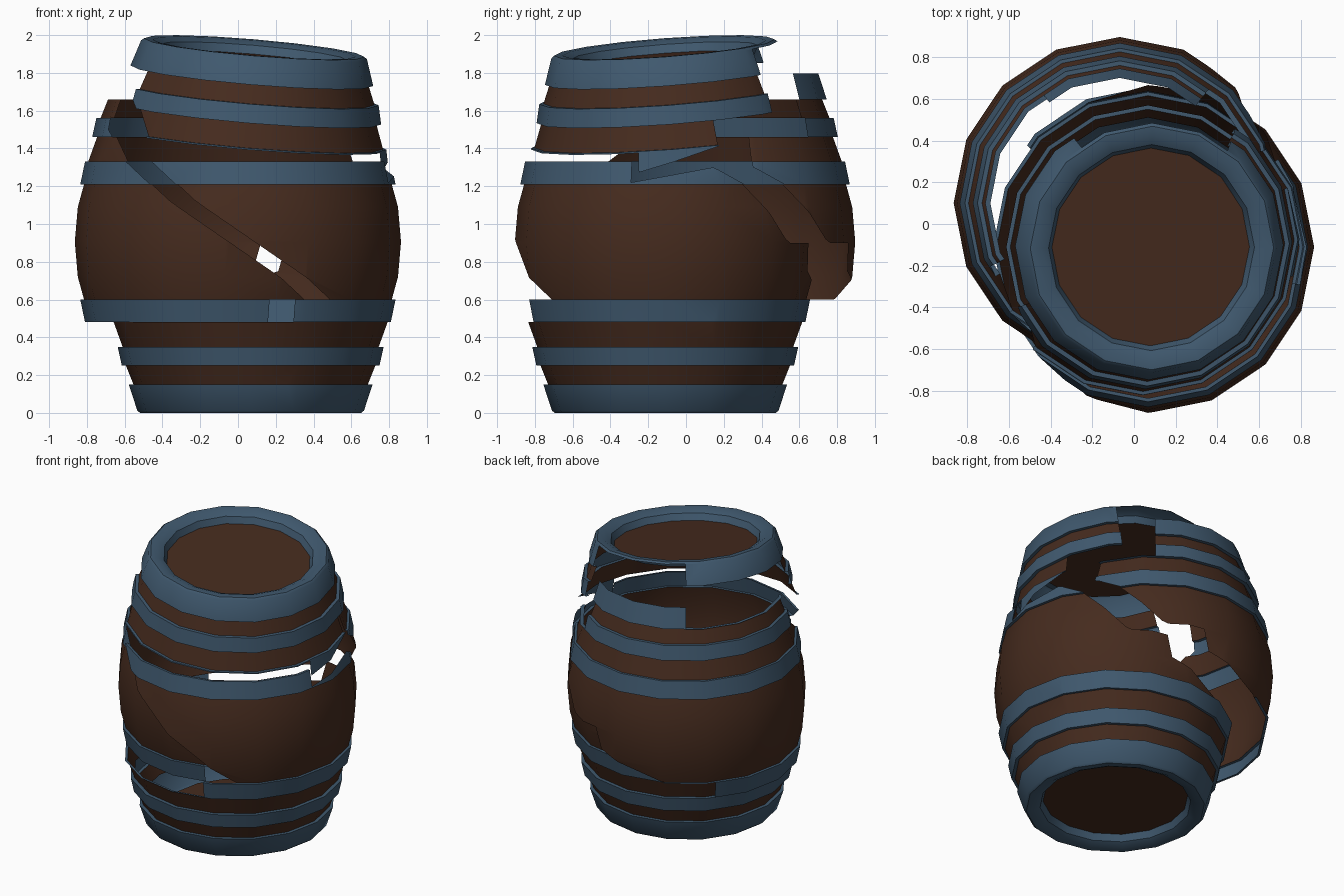
import bpy, bmesh, math
from mathutils import Vector, Matrix

if "Cube" in bpy.data.objects:
    bpy.data.objects.remove(bpy.data.objects["Cube"])

H = 1.81      # unbroken barrel height
STEP = 22.5   # sixteen flat sides


def material(name, col):
    m = bpy.data.materials.new(name)
    m.diffuse_color = (*col, 1)
    m.use_nodes = True
    m.node_tree.nodes["Principled BSDF"].inputs["Base Color"].default_value = m.diffuse_color
    return m


WOOD = material("dark wood", (0.060, 0.024, 0.013))
IRON = material("blue iron", (0.050, 0.098, 0.155))

# Half profile from the bottom centre outwards and up: (radius, z, colour of next segment)
half = [(0, .07, 0), (.475, .07, 1), (.495, .025, 1), (.54, .002, 1), (.585, 0, 1), (.60, .012, 1),
        (.645, .15, 1), (.62, .15, 0), (.66, .25, 1), (.682, .25, 1), (.704, .35, 1), (.678, .35, 0),
        (.725, .48, 1), (.742, .48, 1), (.767, .60, 1), (.747, .60, 0), (.78, .72, 0), (.796, .905, 0)]
segs = [(half[i][:2], half[i + 1][:2], half[i][2]) for i in range(len(half) - 1)]
CAP = segs[:5]
WALL = segs[5:]
flip = lambda ss: [((b[0], H - b[1]), (a[0], H - a[1]), c) for a, b, c in reversed(ss)]
WALL = WALL + flip(WALL)
TOP_CAP = flip(CAP)


def interp(knots, t):
    if t <= knots[0][0]:
        return knots[0][1]
    for (a, u), (b, v) in zip(knots, knots[1:]):
        if t <= b:
            return u + (v - u) * (t - a) / (b - a)
    return knots[-1][1]


def crossings(knots):
    # angles at which a broken edge crosses a ring of the profile
    out = set()
    for (a, u), (b, v) in zip(knots, knots[1:]):
        for (_, z), _, _ in WALL:
            if b - a > .5 and min(u, v) + 1e-3 < z < max(u, v) - 1e-3:
                out.add(round(a + (b - a) * (z - u) / (v - u), 4))
    return out


def point(r, z, deg):
    # point on the sixteen-sided ring
    k = r * math.cos(math.radians(STEP / 2)) / math.cos(math.radians(deg % STEP - STEP / 2))
    a = math.radians(deg)
    return Vector((k * math.cos(a), k * math.sin(a), z))


def add_face(bm, pts, col):
    keep = []
    for p in pts:
        if all((p - q).length > 1e-5 for q in keep):
            keep.append(p)
    if len(keep) > 2:
        bm.faces.new([bm.verts.new(p) for p in keep]).material_index = col


def wall(bm, lo, hi, start, end):
    """Barrel wall between two broken edges, each given as (angle, z) knots."""
    angles = {start, end} | {k[0] for k in lo + hi} | crossings(lo) | crossings(hi)
    angles |= {i * STEP for i in range(-5, 20)}
    angles = sorted(a for a in angles if start <= a <= end)
    for a, b in zip(angles, angles[1:]):
        la, lb, ha, hb = interp(lo, a), interp(lo, b), interp(hi, a), interp(hi, b)
        for (r0, z0), (r1, z1), col in WALL:
            if z1 - z0 < 1e-6:      # ledge of a hoop
                if (la + lb) / 2 - 1e-4 <= z0 <= (ha + hb) / 2 + 1e-4:
                    add_face(bm, [point(r0, z0, a), point(r0, z0, b), point(r1, z0, b), point(r1, z0, a)], col)
                continue
            at = lambda z, t: point(r0 + (r1 - r0) * (z - z0) / (z1 - z0), z, t)
            clamp = lambda z: min(max(z, z0), z1)
            al, ah, bl, bh = clamp(la), clamp(ha), clamp(lb), clamp(hb)
            ah, bh = max(al, ah), max(bl, bh)
            add_face(bm, [at(al, a), at(bl, b), at(bh, b), at(ah, a)], col)


def cap(bm, profile):
    for i in range(16):
        a, b = i * STEP, (i + 1) * STEP
        for (r0, z0), (r1, z1), col in profile:
            add_face(bm, [point(r0, z0, a), point(r0, z0, b), point(r1, z1, b), point(r1, z1, a)], col)


def finish(bm, name, matrix):
    bmesh.ops.remove_doubles(bm, verts=bm.verts, dist=2e-4)
    # join the slices of each flat side
    bmesh.ops.dissolve_limit(bm, angle_limit=math.radians(.5), verts=bm.verts, edges=bm.edges,
                             delimit={'MATERIAL'})
    bm.transform(matrix)
    me = bpy.data.meshes.new(name)
    bm.to_mesh(me)
    bm.free()
    me.materials.append(WOOD)
    me.materials.append(IRON)
    ob = bpy.data.objects.new(name, me)
    bpy.context.collection.objects.link(ob)
    bpy.ops.object.select_all(action='DESELECT')
    bpy.context.view_layer.objects.active = ob
    ob.select_set(True)
    bpy.ops.object.shade_smooth_by_angle(angle=math.radians(35))


# Broken edges shared by neighbouring pieces: (angle, z)
right_break = [(20, 1.30), (34, 1.21), (55, .92), (58, .90), (76, .90), (79, .75), (114, .60)]
low_break = [(140, .60), (140.1, .48), (288, .48), (288.1, .60)]
front_break = [(206.1, 1.50), (225, 1.33), (305, .60)]
high_break = [(20.1, 1.46), (52, 1.46), (52.1, 1.798), (125, 1.798), (125.1, 1.66), (206, 1.66)]

# Lower piece: base, with the front and right wall standing on it
bm = bmesh.new()
cap(bm, CAP)
floor = [(-90, 0), (400, 0)]
wall(bm, floor, right_break + low_break, 20, 305)
wall(bm, [(225, 1.33), (305, .60)], [(225, 1.331), (305, 1.331)], 225, 305)
wall(bm, floor, [(-55, 1.331), (-14, 1.331), (-13.9, 1.22), (20, 1.30)], -55, 20)
finish(bm, "lower_barrel_piece", Matrix.Translation((.067, -.11, 0)))

# Back piece: loose shell on the back and left
bm = bmesh.new()
wall(bm, right_break + low_break, [(20, 1.33)] + high_break + front_break, 20, 305)
finish(bm, "back_barrel_piece", Matrix.Translation((-.068, .10, 0)))

# Top piece: lid with rim and the front wall, lifted and tilted
bm = bmesh.new()
cap(bm, TOP_CAP)
wall(bm, [(-14, 1.22), (20, 1.325)] + high_break + [(206.1, 1.50), (225, 1.322), (345.9, 1.322)],
     [(-20, H), (400, H)], -14, 346)
tilt = Vector((0, 0, 1)).rotation_difference(Vector((.085, -.075, 1))).to_matrix().to_4x4()
finish(bm, "top_barrel_piece",
       Matrix.Translation((.086, -.115, 1.934)) @ tilt @ Matrix.Translation((0, 0, -H)))
